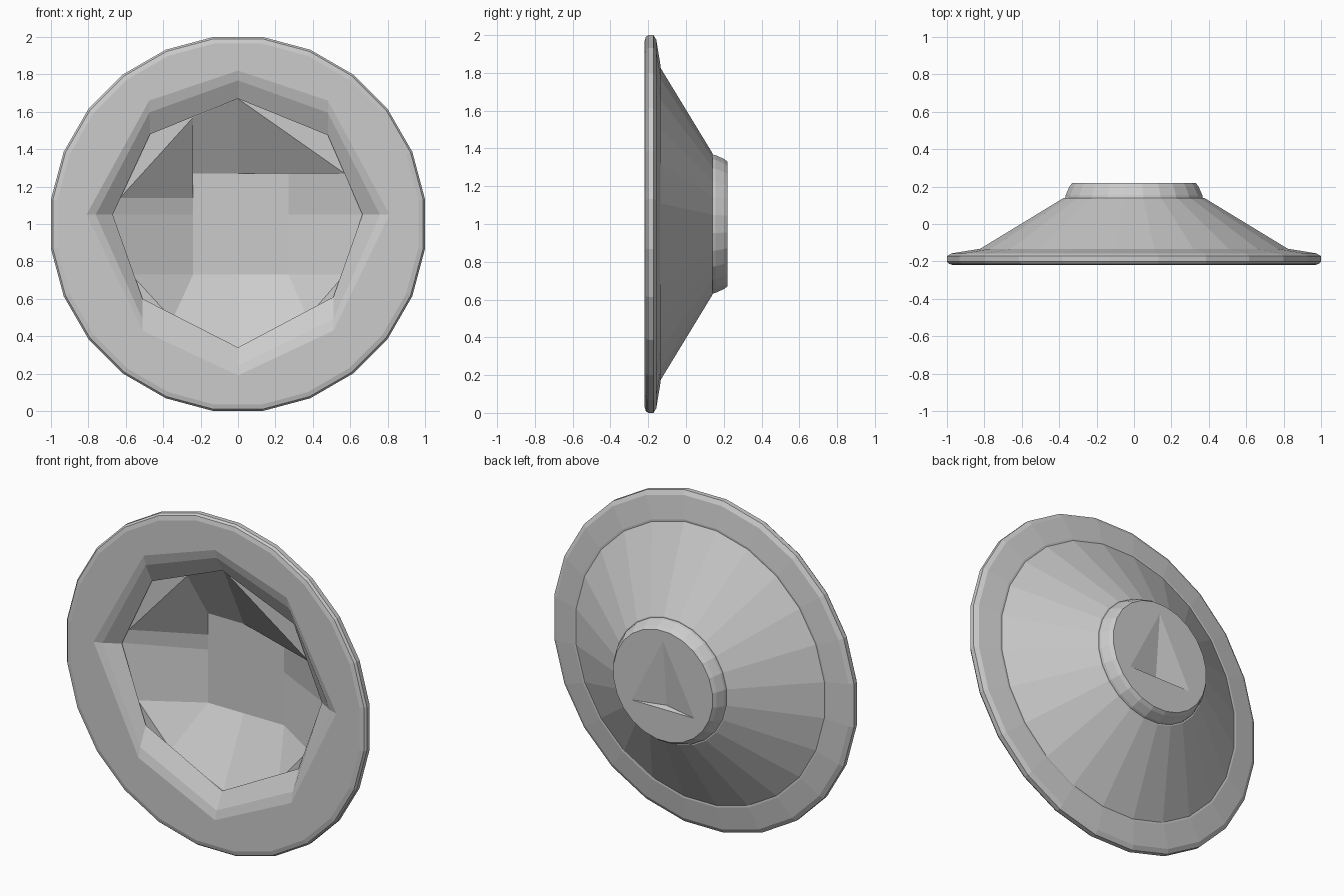
import bpy, bmesh, math
from mathutils import Vector

cube = bpy.data.objects.get("Cube")
if cube:
    bpy.data.objects.remove(cube, do_unlink=True)

SIDES = 24
grey = bpy.data.materials.new("plain grey")
grey.use_nodes = True
colour = (0.6, 0.6, 0.6, 1)
grey.diffuse_color = colour
grey.node_tree.nodes["Principled BSDF"].inputs["Base Color"].default_value = colour


def loop(bm, points, y):
    """Verts for a list of (x, height above centre) at depth y."""
    return [bm.verts.new((x, y, h + 1)) for x, h in points]


def circle(r):
    r /= math.cos(math.pi / SIDES)
    return [(r * math.cos(a), r * math.sin(a))
            for a in (math.tau * (i + 0.5) / SIDES for i in range(SIDES))]


def skin(bm, rings):
    for a, b in zip(rings, rings[1:]):
        n = len(a)
        for i in range(n):
            bm.faces.new((a[i], a[(i + 1) % n], b[(i + 1) % n], b[i]))


def fill_between(bm, outer, inner):
    """Fill the band between two loops with different vertex counts."""
    edges = []
    for ring in (outer, inner):
        for i, v in enumerate(ring):
            w = ring[(i + 1) % len(ring)]
            edges.append(bm.edges.get((v, w)) or bm.edges.new((v, w)))
    bmesh.ops.triangle_fill(bm, edges=edges, use_beauty=True, normal=Vector((0, 1, 0)))


def finish(bm, name):
    bmesh.ops.remove_doubles(bm, verts=bm.verts, dist=0.001)
    bmesh.ops.recalc_face_normals(bm, faces=bm.faces)
    mesh = bpy.data.meshes.new(name)
    bm.to_mesh(mesh)
    bm.free()
    mesh.materials.append(grey)
    obj = bpy.data.objects.new(name, mesh)
    bpy.context.collection.objects.link(obj)


# Rim: round outside, eight-sided chamfered opening
bm = bmesh.new()
outside = [loop(bm, circle(r), y) for r, y in
           ((0.965, -0.22), (0.99, -0.213), (1, -0.2), (1, -0.172), (0.975, -0.157), (0.84, -0.135))]
skin(bm, outside)
lip = [(0.81, 0.05), (0.48, 0.66), (0, 0.82), (-0.475, 0.66),
       (-0.81, 0.05), (-0.51, -0.57), (0, -0.81), (0.51, -0.57)]
throat = [(0.665, 0.05), (0.48, 0.475), (0, 0.67), (-0.47, 0.48),
          (-0.67, 0.05), (-0.51, -0.4), (0, -0.66), (0.51, -0.39)]
bevel = [(a + (c - a) * 0.35, b + (d - b) * 0.35) for (a, b), (c, d) in zip(lip, throat)]
inside = [loop(bm, lip, -0.22), loop(bm, bevel, -0.205), loop(bm, throat, -0.15)]
skin(bm, inside)
fill_between(bm, outside[0], inside[0])
fill_between(bm, outside[-1], inside[-1])
finish(bm, "rim")

# Bowl: conical outside, faceted hollow running down to a square floor
bm = bmesh.new()
cone = [loop(bm, circle(r), y) for r, y in ((0.835, -0.14), (0.375, 0.14))]
skin(bm, cone)
bm.faces.new(cone[-1])
mouth = [(0, 0.67), (-0.24, 0.57), (-0.63, 0.14), (-0.67, 0.05), (-0.57, -0.27), (-0.35, -0.51),
         (0, -0.66), (0.37, -0.5), (0.57, -0.27), (0.66, 0.05), (0.57, 0.27)]
floor = [(min(max(x, -0.24), 0.27), min(max(h, -0.27), 0.27)) for x, h in mouth]
hollow = [loop(bm, mouth, -0.14), loop(bm, floor, 0.055)]
skin(bm, hollow)
bm.faces.new(hollow[-1])
fill_between(bm, cone[0], hollow[0])
finish(bm, "bowl")

# Foot: short tapered disc with a shallow three-sided pit in its base
bm = bmesh.new()
foot = [loop(bm, circle(r), y) for r, y in ((0.37, 0.13), (0.365, 0.155), (0.345, 0.2), (0.33, 0.22))]
skin(bm, foot)
bm.faces.new(foot[0])
pit = loop(bm, [(0, 0.27), (-0.21, -0.14), (0.21, -0.14)], 0.22)
deep = bm.verts.new((0, 0.185, 0.87))
for i in range(3):
    bm.faces.new((pit[i], pit[(i + 1) % 3], deep))
fill_between(bm, foot[-1], pit)
finish(bm, "foot")
